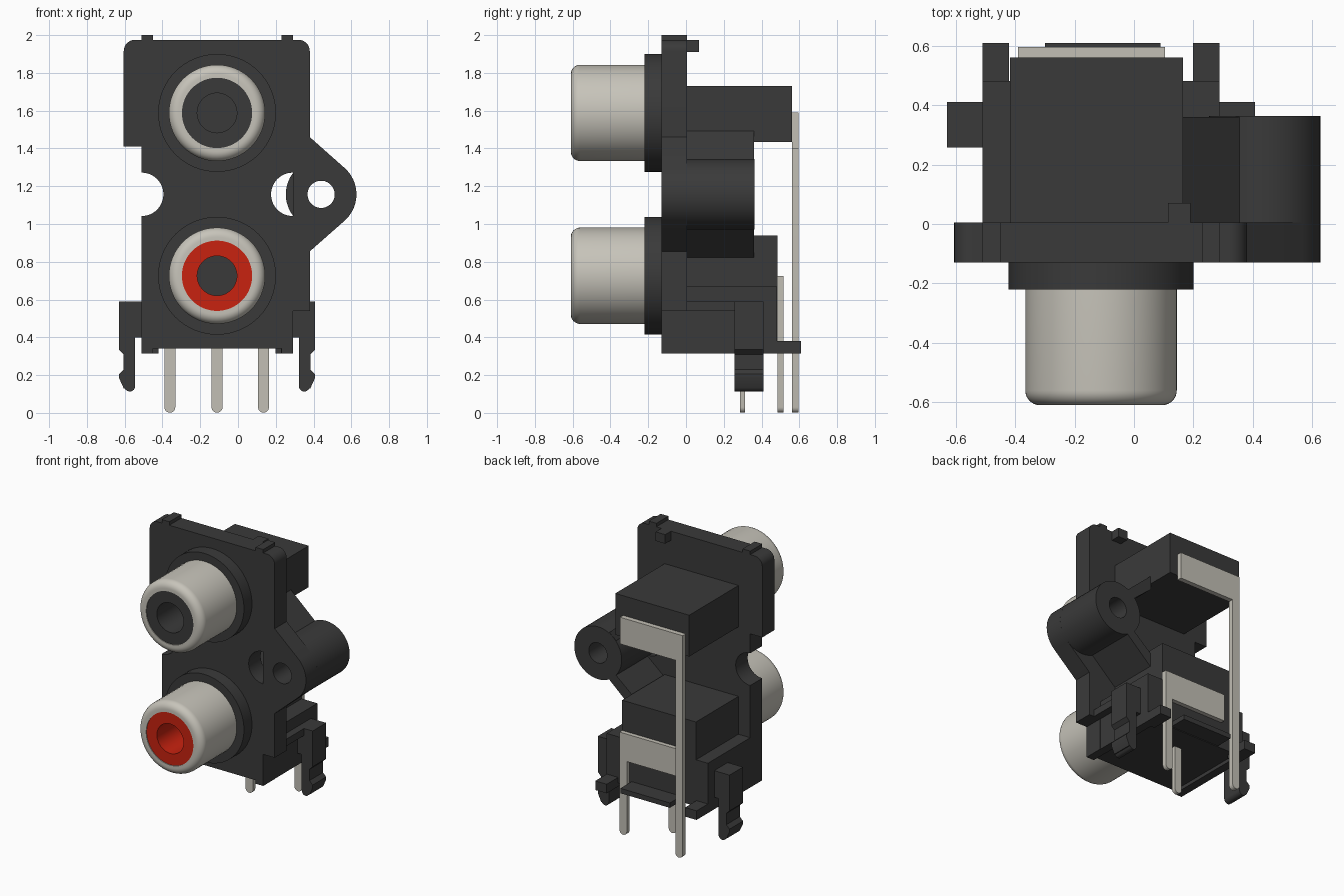
import bpy, bmesh, math
from math import cos, sin, radians

cube = bpy.data.objects.get("Cube")
if cube:
    bpy.data.objects.remove(cube, do_unlink=True)


def material(name, rgb):
    m = bpy.data.materials.new(name)
    m.use_nodes = True
    m.diffuse_color = (*rgb, 1)
    m.node_tree.nodes["Principled BSDF"].inputs["Base Color"].default_value = (*rgb, 1)
    return m


BLACK = material("black plastic", (0.042, 0.042, 0.042))
SILVER = material("silver shell", (0.57, 0.55, 0.49))
TIN = material("tinned lead", (0.54, 0.52, 0.46))
RED = material("red plastic", (0.58, 0.016, 0.005))

AXIS = -0.111          # shared centre line of the jacks, clips and feet
MID = 1.157            # height of the mounting hole


def finish(obj, mat):
    obj.data.materials.clear()
    obj.data.materials.append(mat)
    bpy.ops.object.select_all(action='DESELECT')
    obj.select_set(True)
    bpy.context.view_layer.objects.active = obj
    bpy.ops.object.shade_smooth_by_angle(angle=radians(35))
    return obj


def arc(cx, cz, r, a0, a1, n=16):
    return [(cx + r * cos(radians(a0 + (a1 - a0) * i / n)),
             cz + r * sin(radians(a0 + (a1 - a0) * i / n))) for i in range(n + 1)]


def circle(cx, cz, r, n=48):
    return arc(cx, cz, r, 0, 360, n)[:-1]


def mirrored(pts):
    return [(2 * AXIS - x, z) for x, z in reversed(pts)]


def prism(name, loops, y0, y1, mat=BLACK):
    """Front outline (first loop) with holes (other loops), extruded from y0 to y1."""
    cu = bpy.data.curves.new(name, 'CURVE')
    cu.dimensions = '2D'
    cu.fill_mode = 'BOTH'
    cu.extrude = (y1 - y0) / 2
    for pts in loops:
        sp = cu.splines.new('POLY')
        sp.points.add(len(pts) - 1)
        for p, (x, z) in zip(sp.points, pts):
            p.co = (x, z, 0, 1)
        sp.use_cyclic_u = True
    obj = bpy.data.objects.new(name, cu)
    bpy.context.collection.objects.link(obj)
    obj.location.y = (y0 + y1) / 2
    obj.rotation_euler.x = math.pi / 2
    bpy.ops.object.select_all(action='DESELECT')
    obj.select_set(True)
    bpy.context.view_layer.objects.active = obj
    bpy.ops.object.convert(target='MESH')
    obj = bpy.context.view_layer.objects.active
    bm = bmesh.new()
    bm.from_mesh(obj.data)
    bmesh.ops.remove_doubles(bm, verts=bm.verts, dist=0.0001)
    bmesh.ops.recalc_face_normals(bm, faces=bm.faces)
    bm.to_mesh(obj.data)
    bm.free()
    return finish(obj, mat)


def box(name, x0, x1, y0, y1, z0, z1, mat=BLACK):
    return prism(name, [[(x0, z0), (x1, z0), (x1, z1), (x0, z1)]], y0, y1, mat)


def lathe(name, profile, z, mat, n=64):
    """Spin (radius, y) points about the jack axis at height z."""
    bm = bmesh.new()
    vs = [bm.verts.new((r, y, 0)) for r, y in profile]
    edges = [bm.edges.new(e) for e in zip(vs, vs[1:])]
    bmesh.ops.spin(bm, geom=vs + edges, cent=(0, 0, 0), axis=(0, 1, 0),
                   angle=2 * math.pi, steps=n, use_duplicate=False)
    bmesh.ops.remove_doubles(bm, verts=bm.verts, dist=0.0001)
    bmesh.ops.recalc_face_normals(bm, faces=bm.faces)
    me = bpy.data.meshes.new(name)
    bm.to_mesh(me)
    bm.free()
    obj = bpy.data.objects.new(name, me)
    obj.location = (AXIS, 0, z)
    bpy.context.collection.objects.link(obj)
    return finish(obj, mat)


# Face plate with ear, side notch, half-round window and screw hole
outline = [(-.51, .315), (-.45, .315), (-.45, .34), (.23, .34), (.23, .315),
           (.29, .315), (.29, .54), (.38, .54), (.38, .855)]
outline += arc(.44, MID, .187, -48, 48) + [(.38, 1.46)]
outline += arc(.32, 1.915, .06, 0, 90, 8)
outline += [(.29, 1.975), (.29, 2), (.23, 2), (.23, 1.975),
            (-.45, 1.975), (-.45, 2), (-.51, 2), (-.51, 1.975)]
outline += arc(-.545, 1.915, .06, 90, 180, 8) + [(-.605, 1.41), (-.51, 1.41)]
outline += arc(-.51, MID, .115, 90, -90, 24)
screw_hole = circle(.44, MID, .072)
prism("face_plate", [outline, screw_hole, arc(.29, MID, .115, 90, 270, 24)], -.13, .005)
box("top_nub", .115, .19, 0, .07, 1.91, 1.975)

# Screw column and its two gussets
prism("screw_column", [circle(.44, MID, .187), screw_hole], 0, .363)
for side, s in (("upper", 1), ("lower", -1)):
    prism(side + "_gusset", [[(.16, MID + s * .34), (.355, MID + s * .166),
                              (.30, MID + s * .122), (.16, MID + s * .24)]], 0, .36)

# Rear housings and stepped base
box("upper_housing", -.417, .165, 0, .56, 1.435, 1.73)
box("lower_housing", -.417, .165, 0, .484, .34, .94)
box("base", -.51, .288, 0, .482, .34, .67)
box("side_ledge", .28, .34, 0, .27, .54, .59)
box("rear_lip", -.30, .09, .47, .61, .345, .38)
for side, flip in (("right", False), ("left", True)):
    foot = [(-.51, .315), (-.42, .315), (-.42, .38), (-.51, .38)]
    rail = [(-.51, .315), (-.45, .315), (-.45, .35), (-.51, .35)]
    clip = [(-.50, .59), (-.63, .59), (-.63, .335), (-.605, .31), (-.605, .23),
            (-.63, .205), (-.63, .185), (-.605, .13)]
    clip += arc(-.573, .142, .029, 205, 360, 8) + [(-.544, .40), (-.50, .40)]
    if flip:
        foot, rail, clip = mirrored(foot), mirrored(rail), mirrored(clip)
    prism(side + "_foot", [foot], .44, .61)
    prism(side + "_rail", [rail], 0, .45)
    prism(side + "_clip", [clip], .258, .41)

# Jacks: flange, rounded metal shell, insert with a socket
for name, z, mat in (("upper", 1.588, BLACK), ("lower", .726, RED)):
    lathe(name + "_flange", [(0, -.12), (.312, -.12), (.312, -.22), (0, -.22)], z, BLACK)
    rim = [(r, -y) for r, y in arc(.205, .56, .05, 0, 90, 8)]
    lathe(name + "_shell", [(.255, -.215)] + rim + [(.186, -.61), (.186, -.215)], z, SILVER)
    lathe(name + "_insert", [(.187, -.215), (.187, -.605), (.105, -.605), (.105, -.215)], z, mat)
    lathe(name + "_socket_floor", [(0, -.225), (.106, -.225)], z, BLACK)


# Solder leads with rounded tips
def tip(x):
    return arc(x, .03, .029, 180, 360, 10)


prism("upper_lead", [tip(-.361) + [(-.332, 1.40), (.104, 1.40), (.104, 1.59), (-.39, 1.59)]],
      .56, .595, TIN)
prism("lower_lead", [tip(.135) + [(.164, .725), (-.33, .725), (-.33, .53), (.106, .53)]],
      .484, .515, TIN)
prism("middle_pin", [tip(AXIS) + [(AXIS + .029, .36), (AXIS - .029, .36)]], .285, .312, TIN)
